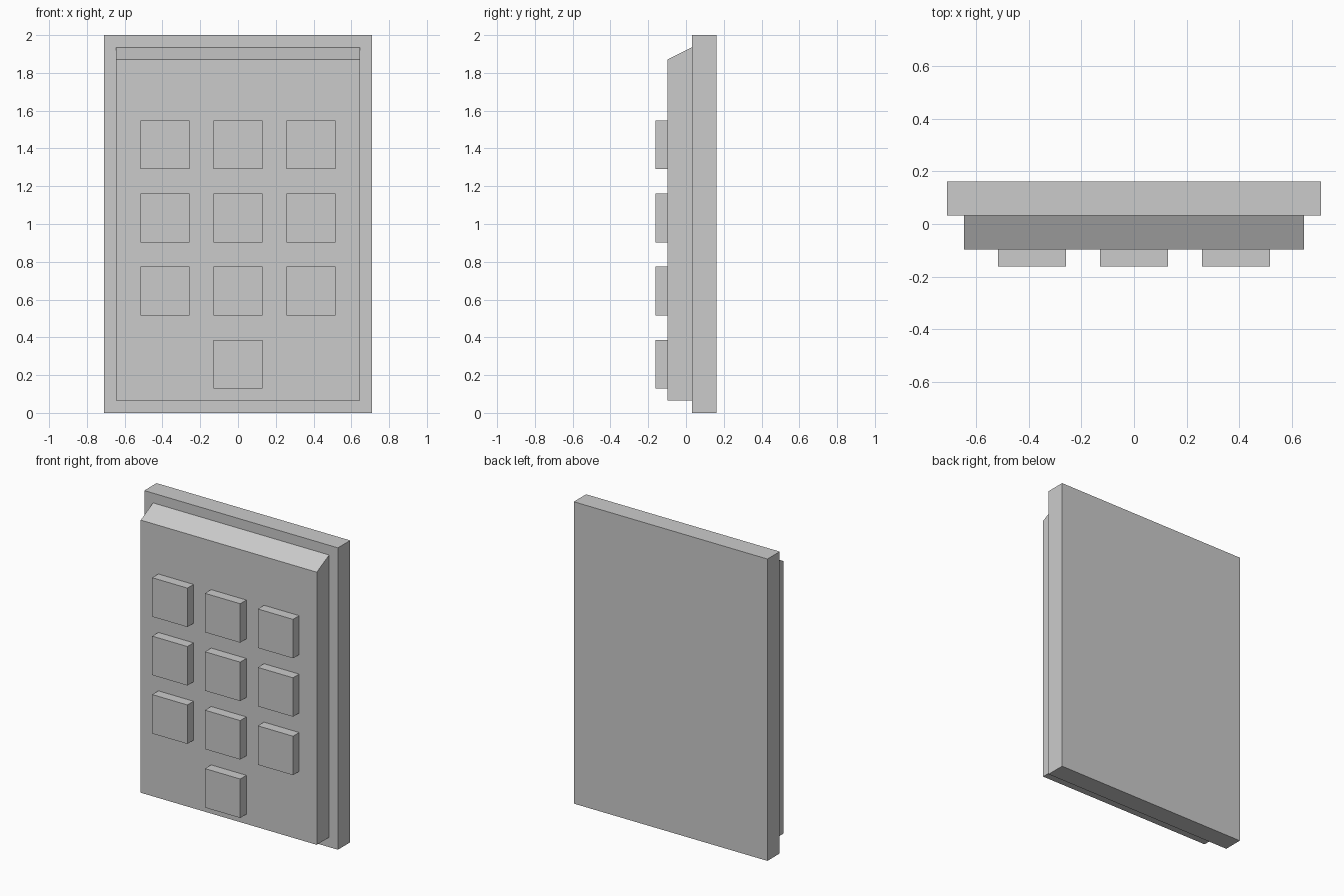
import bpy
import bmesh

cube = bpy.data.objects.get("Cube")
if cube:
    bpy.data.objects.remove(cube)

U = 2 / 31          # design unit: the plate is 31 units tall
BACK = 2.5 * U      # y of the rear face

grey = bpy.data.materials.new("plain_grey")
grey.use_nodes = True
colour = (0.6, 0.6, 0.6, 1)
grey.diffuse_color = colour
grey.node_tree.nodes["Principled BSDF"].inputs["Base Color"].default_value = colour


def extrude_side(name, profile, width, x=0):
    """Extrude a (depth from back, height) outline, in units, across x."""
    bm = bmesh.new()
    verts = [bm.verts.new(((x - width / 2) * U, BACK - d * U, h * U)) for d, h in profile]
    face = bm.faces.new(verts)
    grown = bmesh.ops.extrude_face_region(bm, geom=[face])["geom"]
    moved = [v for v in grown if isinstance(v, bmesh.types.BMVert)]
    bmesh.ops.translate(bm, verts=moved, vec=(width * U, 0, 0))
    bmesh.ops.recalc_face_normals(bm, faces=bm.faces)
    mesh = bpy.data.meshes.new(name)
    bm.to_mesh(mesh)
    bm.free()
    mesh.materials.append(grey)
    obj = bpy.data.objects.new(name, mesh)
    bpy.context.collection.objects.link(obj)
    return obj


def box_profile(d0, d1, h0, h1):
    return [(d0, h0), (d1, h0), (d1, h1), (d0, h1)]


# Wall plate
extrude_side("back_plate", box_profile(0, 2, 0, 31), 22)

# Keypad body with a sloped top edge
extrude_side("front_panel", [(2, 1), (4, 1), (4, 29), (2, 30)], 20)

# Keys: one at the bottom, three in each row above
for row in range(4):
    for col in ((0,) if row == 0 else (-1, 0, 1)):
        h = 2 + 6 * row
        extrude_side(f"key_row{row + 1}_col{col + 2}", box_profile(4, 5, h, h + 4), 4, 6 * col)
